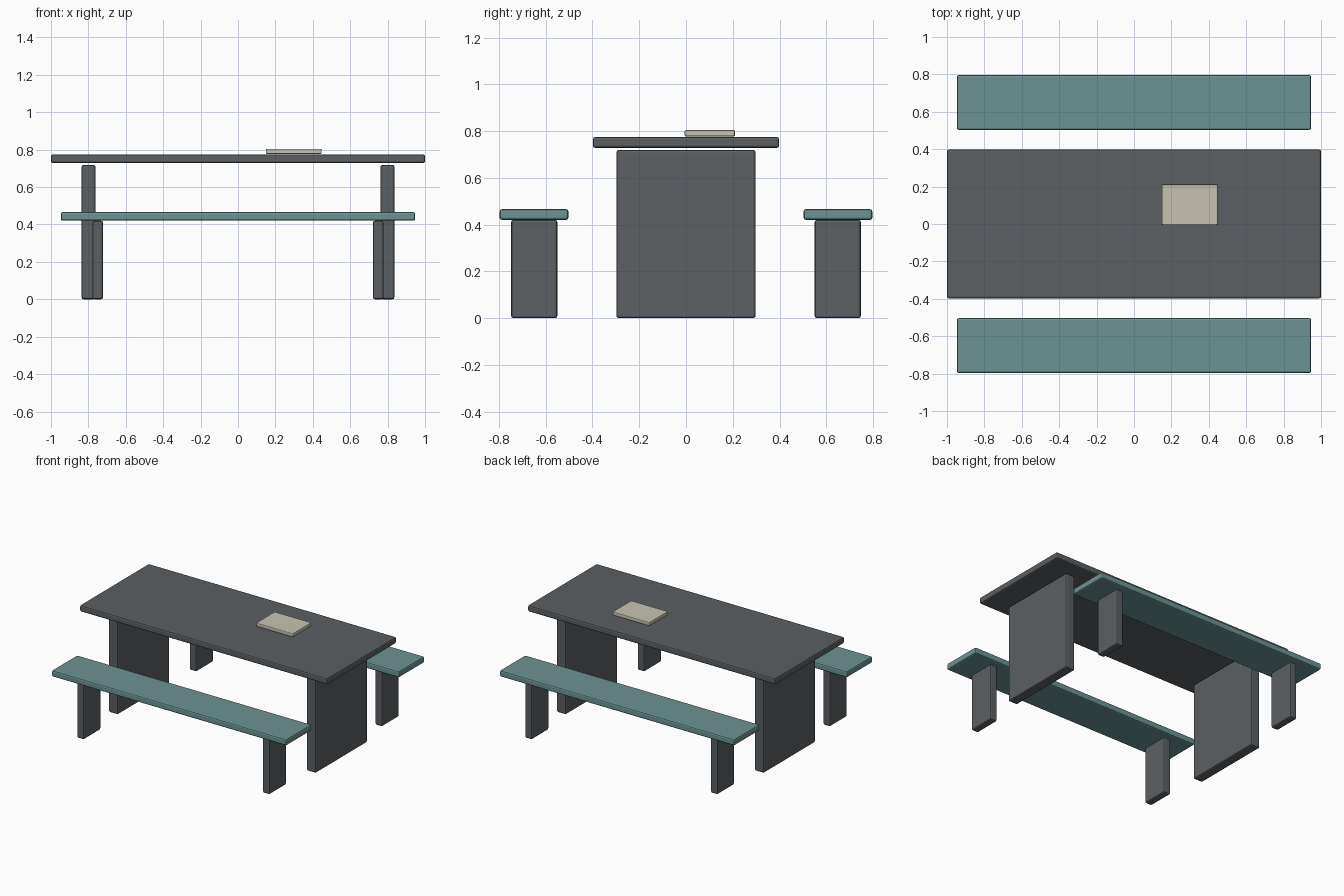
import bpy

if "Cube" in bpy.data.objects:
    bpy.data.objects.remove(bpy.data.objects["Cube"])

def material(name, color):
    m = bpy.data.materials.new(name)
    m.diffuse_color = color
    m.use_nodes = True
    m.node_tree.nodes["Principled BSDF"].inputs["Base Color"].default_value = m.diffuse_color
    return m

charcoal = material("charcoal", (0.105, 0.115, 0.125, 1))
teal = material("teal", (0.15, 0.29, 0.29, 1))
cream = material("cream", (0.57, 0.54, 0.45, 1))

def slab(name, x, y, z, mat, bevel=0.01):
    """Bevelled box spanning the given (min, max) ranges."""
    spans = (x, y, z)
    bpy.ops.mesh.primitive_cube_add(size=1, location=[(a + b) / 2 for a, b in spans])
    ob = bpy.context.object
    ob.name = name
    ob.scale = [b - a for a, b in spans]
    bpy.ops.object.transform_apply(location=False, rotation=False, scale=True)
    ob.data.materials.append(mat)
    mod = ob.modifiers.new("soft_edges", 'BEVEL')
    mod.width = bevel
    mod.segments = 2
    return ob

def mirrored(s, a, b):
    return (a, b) if s > 0 else (-b, -a)

# Table top and the flat object lying on it
slab("table_top", (-1, 1), (-0.398, 0.398), (0.728, 0.775), charcoal)
slab("table_pad", (0.149, 0.447), (-0.006, 0.21), (0.777, 0.804), cream, 0.006)

for sx, side in ((-1, "left"), (1, "right")):
    # Table end panels
    slab(f"table_leg_{side}", mirrored(sx, 0.762, 0.836), (-0.298, 0.298), (0, 0.719), charcoal)
    # Bench legs
    for sy, end in ((-1, "front"), (1, "back")):
        slab(f"bench_leg_{end}_{side}", mirrored(sx, 0.722, 0.777),
             mirrored(sy, 0.55, 0.748), (0, 0.42), charcoal)

# Bench seats
for sy, end in ((-1, "front"), (1, "back")):
    slab(f"bench_seat_{end}", (-0.947, 0.947), mirrored(sy, 0.503, 0.797), (0.42, 0.466), teal)
